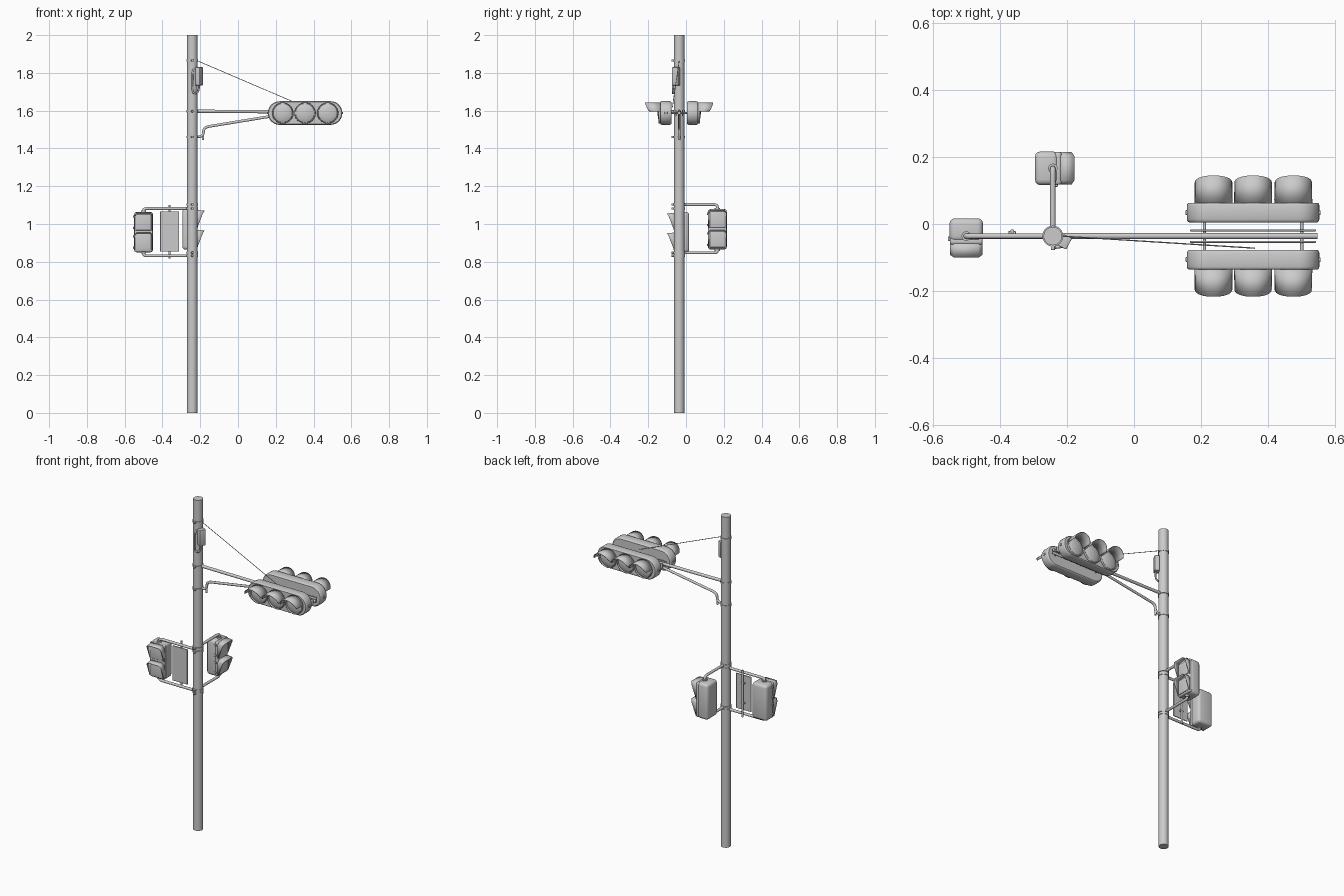
import bpy, bmesh, math
from mathutils import Vector, Matrix

if "Cube" in bpy.data.objects:
    bpy.data.objects.remove(bpy.data.objects["Cube"])

PX, PY = -0.242, -0.036      # pole axis


def finish(name, bm, mat=None, thick=0, angle=35):
    bmesh.ops.recalc_face_normals(bm, faces=bm.faces)
    me = bpy.data.meshes.new(name)
    if mat:
        bm.transform(mat)
    bm.to_mesh(me)
    bm.free()
    ob = bpy.data.objects.new(name, me)
    bpy.context.collection.objects.link(ob)
    if thick:
        m = ob.modifiers.new("thickness", 'SOLIDIFY')
        m.thickness = thick
        m.offset = 0
    bpy.ops.object.select_all(action='DESELECT')
    ob.select_set(True)
    bpy.context.view_layer.objects.active = ob
    bpy.ops.object.shade_smooth_by_angle(angle=math.radians(angle))
    return ob


def box(name, c, size, bevel=0, mat=None, rz=0, segs=3):
    bm = bmesh.new()
    bmesh.ops.create_cube(bm, size=1)
    bm.transform(Matrix.Translation(c) @ Matrix.Rotation(rz, 4, 'Z') @ Matrix.Diagonal((*size, 1)))
    if bevel:
        bmesh.ops.bevel(bm, geom=bm.edges[:], offset=bevel, segments=segs, profile=0.5, affect='EDGES')
    return finish(name, bm, mat)


def cyl(name, a, b, r, n=20, mat=None):
    a, b = Vector(a), Vector(b)
    d = b - a
    bm = bmesh.new()
    bmesh.ops.create_cone(bm, cap_ends=True, segments=n, radius1=r, radius2=r, depth=d.length)
    bm.transform(Matrix.Translation((a + b) / 2) @ d.to_track_quat('Z', 'Y').to_matrix().to_4x4())
    return finish(name, bm, mat)


def tube(name, pts, r, bend=0.02):
    # round pipe along a path, with rounded corners
    pts = [Vector(p) for p in pts]
    path = [pts[0]]
    for a, p, b in zip(pts, pts[1:], pts[2:]):
        s = p + (a - p).normalized() * min(bend, (a - p).length * .49)
        e = p + (b - p).normalized() * min(bend, (b - p).length * .49)
        for i in range(7):
            t = i / 6
            path.append(s * (1 - t) ** 2 + p * 2 * t * (1 - t) + e * t * t)
    path.append(pts[-1])
    cu = bpy.data.curves.new(name, 'CURVE')
    cu.dimensions = '3D'
    cu.bevel_depth = r
    cu.bevel_resolution = 3
    cu.use_fill_caps = True
    sp = cu.splines.new('POLY')
    sp.points.add(len(path) - 1)
    for q, p in zip(sp.points, path):
        q.co = (*p, 1)
    ob = bpy.data.objects.new(name, cu)
    bpy.context.collection.objects.link(ob)
    bpy.ops.object.select_all(action='DESELECT')
    ob.select_set(True)
    bpy.context.view_layer.objects.active = ob
    bpy.ops.object.convert(target='MESH')
    bpy.ops.object.shade_smooth_by_angle(angle=math.radians(40))


# Pole with clamp bands
cyl("pole", (PX, PY, 0), (PX, PY, 2), 0.0275, 32)
for z in (1.865, 1.597, 1.46, 1.103, 1.082, 0.848, 0.832):
    cyl("clamp_band", (PX, PY, z - .006), (PX, PY, z + .006), 0.031, 32)
    box("clamp_lug", (PX, PY - .034, z), (.012, .016, .011), .002)

# Mast arm, lower brace and stay wire
tube("mast_arm", [(PX, PY, 1.597), (0.1, PY, 1.595), (0.547, PY, 1.587)], 0.009)
tube("arm_brace", [(PX, PY, 1.462), (-0.183, PY, 1.462), (-0.183, PY, 1.512), (0.16, PY, 1.568), (0.30, PY, 1.585)], 0.0075, 0.03)
cyl("brace_peg", (-0.185, PY, 1.445), (-0.185, PY, 1.48), 0.006, 12)
tube("stay_wire", [(PX + .025, PY, 1.865), (0.36, -0.072, 1.618)], 0.0018)

# Back-to-back vehicle signals
CX, CZ, R, HALF = 0.355, 1.5875, 0.0625, 0.135


def vehicle_signal(s, label):
    def Y(d):
        return PY + s * d
    # stadium-shaped housing
    bm = bmesh.new()
    ring = []
    for side in (1, -1):
        for i in range(17):
            a = math.radians(-90 + 180 * i / 16) + (0 if side > 0 else math.pi)
            ring.append((CX + side * HALF + R * math.cos(a), CZ + R * math.sin(a)))
    rim = []
    for d, k in ((.041, .9), (.044, .96), (.05, 1), (.092, 1), (.097, .97), (.099, .93)):
        off = (1 - k) * R
        rim.append([])
        for x, z in ring:
            cx = CX + max(-HALF, min(HALF, x - CX))
            v = Vector((x - cx, z - CZ)).normalized() * (R - off)
            rim[-1].append(bm.verts.new((cx + v.x, Y(d), CZ + v.y)))
    n = len(ring)
    for a, b in zip(rim, rim[1:]):
        for i in range(n):
            bm.faces.new((a[i], a[(i + 1) % n], b[(i + 1) % n], b[i]))
    bm.faces.new(rim[0])
    bm.faces.new(rim[-1])
    finish(label + "_housing", bm)

    for lx in (0.237, 0.355, 0.475):
        # domed lens
        bm = bmesh.new()
        prev = None
        for rr, d in ((.052, .098), (.050, .104), (.04, .109), (.022, .113), (.004, .1145)):
            cur = [bm.verts.new((lx + rr * math.cos(t * math.pi / 16), Y(d), CZ + rr * math.sin(t * math.pi / 16))) for t in range(32)]
            if prev:
                for i in range(32):
                    bm.faces.new((prev[i], prev[(i + 1) % 32], cur[(i + 1) % 32], cur[i]))
            prev = cur
        bm.faces.new(prev)
        finish(label + "_lens", bm)
        # hood: long on the upper half, short ring below
        bm = bmesh.new()
        ang = [math.radians(a) for a in list(range(10, 171, 8)) + list(range(171, 370, 11))]
        ins, outs = [], []
        for a in ang:
            sn = math.sin(a)
            ln = .060 + .022 * min(1, 1.25 * max(0, sn - .15)) ** .7 if sn > .165 else .012
            ins.append(bm.verts.new((lx + .055 * math.cos(a), Y(.096), CZ + .055 * sn)))
            outs.append(bm.verts.new((lx + .0555 * math.cos(a), Y(.098 + ln), CZ + .0545 * sn)))
        m = len(ang)
        for i in range(m):
            j = (i + 1) % m
            bm.faces.new((ins[i], ins[j], outs[j], outs[i]))
        finish(label + "_hood", bm, thick=.003, angle=40)
    # mounting rail, pins and end latches
    box(label + "_rail", (CX, Y(.017), CZ), (.375, .006, .03), .002)
    for x in (0.21, 0.50):
        cyl(label + "_pin", (x, Y(0), CZ), (x, Y(.045), CZ), .005, 12)
    for x in (CX - HALF - R, CX + HALF + R):
        box(label + "_latch", (x, Y(.07), CZ), (.008, .014, .012), .002)


vehicle_signal(-1, "front_signal")
vehicle_signal(1, "rear_signal")


# Pedestrian signal, modelled facing -y around the arm axis
def ped_signal(label, loc, rz):
    M = Matrix.Translation(loc) @ Matrix.Rotation(rz, 4, 'Z')
    box(label + "_housing", (0, .018, 0), (.10, .07, .215), .016, M)
    box(label + "_door", (0, -.015, 0), (.098, .022, .209), .008, M)
    for zc in (.0525, -.0525):
        box(label + "_lens", (0, -.026, zc), (.082, .008, .086), .003, M)
        # peaked hood: sloped top with tapering sides
        bm = bmesh.new()
        prof = [(-.047, -.046), (-.047, .036), (-.036, .049), (.036, .049), (.047, .036), (.047, -.046)]
        reach = [.004, .034, .042, .042, .034, .004]
        a = [bm.verts.new((x, -.022, zc + z)) for x, z in prof]
        b = [bm.verts.new((x, -.022 - l, zc + z - (.004 if z > 0 else 0))) for (x, z), l in zip(prof, reach)]
        for i in range(5):
            bm.faces.new((a[i], a[i + 1], b[i + 1], b[i]))
        finish(label + "_hood", bm, M, .003, 50)
        for z in (-.03, .03):
            box(label + "_hinge", (-.051, -.008, zc + z), (.008, .014, .012), .002, M)
    for z in (.108, -.108):
        cyl(label + "_collar", (0, 0, z - .006), (0, 0, z + .006), .014, 16, M)


ped_signal("left_walk_signal", (-0.50, PY, 0.957), 0)
ped_signal("rear_walk_signal", (PX, 0.166, 0.972), math.pi / 2)

# Bracket arms for the pedestrian signals
for z, e in ((1.082, 1.06), (0.832, 0.855)):
    tube("left_bracket", [(PX, PY, z), (-0.50, PY, z), (-0.50, PY, e)], .008)
for z, e in ((1.103, 1.075), (0.848, 0.87)):
    tube("rear_bracket", [(PX, PY - .03, z), (PX, 0.166, z), (PX, 0.166, e)], .008)

# Sign plate on its rod
box("sign_plate", (-0.362, PY, 0.96), (.10, .005, .212), .001, segs=1)
cyl("sign_rod", (-0.363, PY + .014, 0.817), (-0.363, PY + .014, 1.10), .006, 12)
for z in (0.9, 1.02):
    box("sign_clip", (-0.363, PY + .008, z), (.022, .014, .008), .002)

# Control box with looped cable
box("control_box", (-0.206, -0.053, 1.782), (.028, .038, .096), .003, rz=math.radians(-28))
tube("control_cable", [(-0.205, -0.06, 1.74), (-0.21, -0.066, 1.695), (-0.24, -0.07, 1.69), (-0.241, -0.069, 1.80), (-0.236, -0.06, 1.82)], .005, .018)
